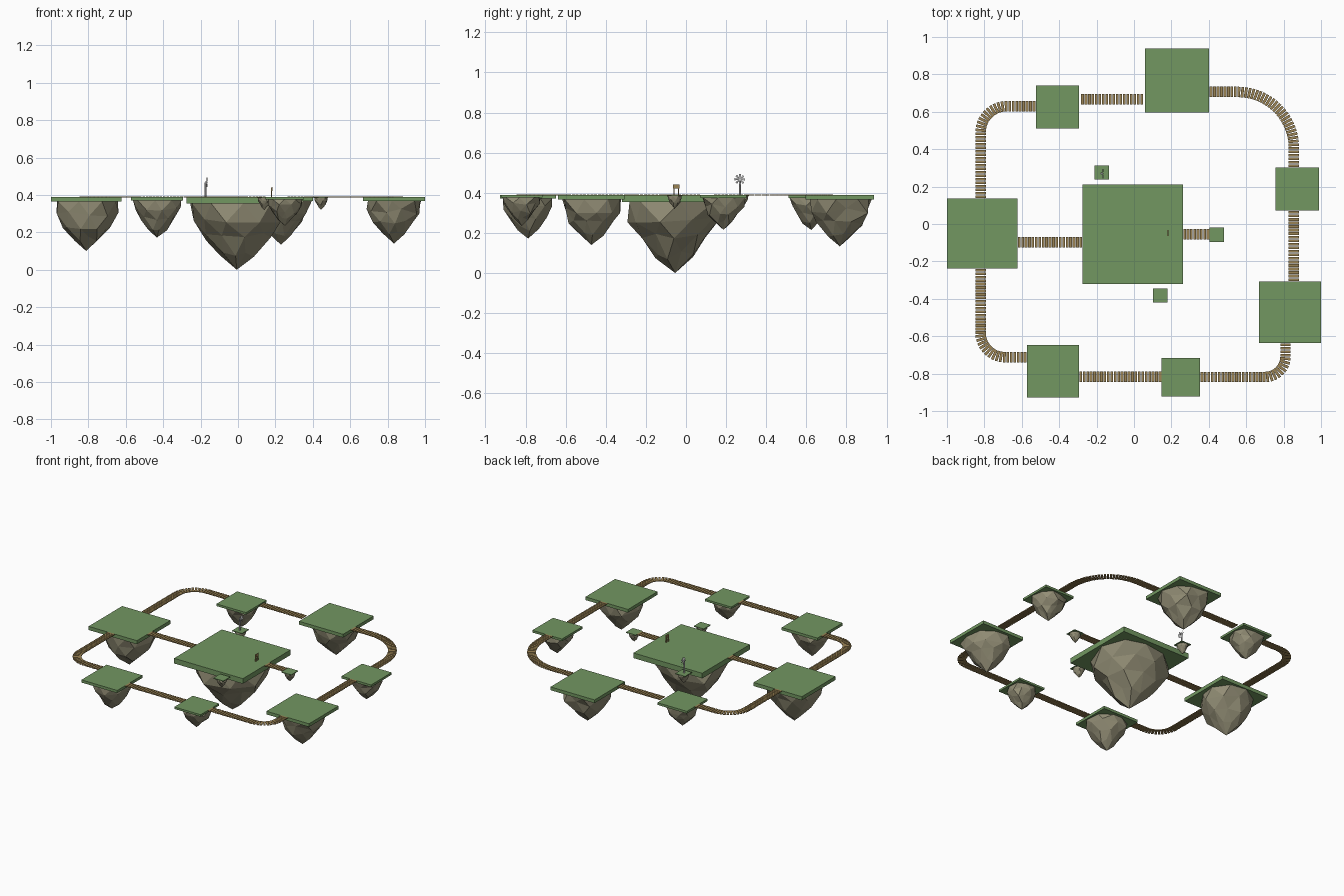
import bpy, bmesh, math, random
from mathutils import Matrix, Vector

if "Cube" in bpy.data.objects:
    bpy.data.objects.remove(bpy.data.objects["Cube"])

random.seed(4)
TOP = 0.39


def material(name, color):
    m = bpy.data.materials.new(name)
    m.diffuse_color = (*color, 1)
    m.use_nodes = True
    m.node_tree.nodes["Principled BSDF"].inputs["Base Color"].default_value = m.diffuse_color
    return m


GRASS = material("grass", (0.17, 0.31, 0.12))
ROCK = material("rock", (0.29, 0.27, 0.18))
WOOD = material("wood", (0.33, 0.23, 0.09))


def finish(name, bm, mat=None):
    bmesh.ops.recalc_face_normals(bm, faces=bm.faces[:])
    me = bpy.data.meshes.new(name)
    bm.to_mesh(me)
    bm.free()
    if mat:
        me.materials.append(mat)
    ob = bpy.data.objects.new(name, me)
    bpy.context.collection.objects.link(ob)
    return ob


def add_box(bm, center, size, angle=0.0, axis='Z'):
    mat = (Matrix.Translation(center) @ Matrix.Rotation(angle, 4, axis)
           @ Matrix.Diagonal((*size, 1)))
    bmesh.ops.create_cube(bm, size=1, matrix=mat)


# Floating island: square grass slab on a faceted, tapering rock
def island(name, x0, x1, y0, y1, tip):
    cx, cy, half = (x0 + x1) / 2, (y0 + y1) / 2, (x1 - x0) / 2
    thick = half * 0.135
    bm = bmesh.new()
    add_box(bm, (cx, cy, TOP - thick / 2), (x1 - x0, y1 - y0, thick))
    finish(name + "_grass", bm, GRASS)

    bm = bmesh.new()
    n, rings, base = 9, [], TOP - thick
    start = random.random() * 6
    for k, (t, r) in enumerate([(0, 0.92), (0.24, 0.86), (0.5, 0.66), (0.75, 0.37)]):
        ring = []
        for i in range(n):
            a = start + (i + 0.5 * (k % 2)) * math.tau / n + random.uniform(-0.1, 0.1)
            square = (abs(math.cos(a)) ** 4 + abs(math.sin(a)) ** 4) ** -0.25
            rad = half * r * (0.6 + 0.4 * square) * random.uniform(0.9, 1.06)
            dt = random.uniform(-0.06, 0.06) if k else 0
            ring.append(bm.verts.new((cx + rad * math.cos(a), cy + rad * math.sin(a),
                                      base + (tip - base) * (t + dt))))
        rings.append(ring)
    bm.faces.new(rings[0])
    for k in range(3):
        A, B = rings[k], rings[k + 1]
        for i in range(n):
            j = (i + 1) % n
            if k % 2 == 0:
                bm.faces.new((A[i], A[j], B[i]))
                bm.faces.new((A[j], B[j], B[i]))
            else:
                bm.faces.new((A[i], A[j], B[j]))
                bm.faces.new((A[i], B[j], B[i]))
    end = bm.verts.new((cx, cy, tip))
    for i in range(n):
        bm.faces.new((rings[3][i], rings[3][(i + 1) % n], end))
    finish(name + "_rock", bm, ROCK)


for spec in [
    ("main_island", -0.275, 0.262, -0.32, 0.212, 0.0),
    ("left_island", -1.0, -0.623, -0.238, 0.137, 0.10),
    ("back_left_island", -0.525, -0.295, 0.51, 0.74, 0.215),
    ("back_island", 0.058, 0.402, 0.597, 0.937, 0.133),
    ("right_back_island", 0.757, 0.988, 0.072, 0.302, 0.215),
    ("right_front_island", 0.668, 1.0, -0.637, -0.307, 0.14),
    ("front_island", 0.148, 0.354, -0.922, -0.716, 0.235),
    ("front_left_island", -0.573, -0.294, -0.927, -0.647, 0.172),
    ("pinwheel_islet", -0.212, -0.135, 0.237, 0.313, 0.32),
    ("front_islet", 0.102, 0.18, -0.42, -0.344, 0.32),
    ("right_islet", 0.405, 0.482, -0.095, -0.018, 0.32),
]:
    island(*spec)


# Plank bridges: straight legs, with an optional rounded corner of given radius
def bridge(name, pts, radius=0.0):
    pts = [Vector(p) for p in pts]
    path = [pts[0]]
    if len(pts) == 3:
        a = pts[1] + (pts[0] - pts[1]).normalized() * radius
        b = pts[1] + (pts[2] - pts[1]).normalized() * radius
        c = a + b - pts[1]
        for i in range(25):
            th = math.pi / 2 * i / 24
            path.append(c + (a - c) * math.cos(th) + (b - c) * math.sin(th))
    path.append(pts[-1])
    length = sum((q - p).length for p, q in zip(path, path[1:]))
    count = round(length / 0.0185)
    bm = bmesh.new()
    for k in range(count):
        d = (k + 0.5) * length / count
        for p, q in zip(path, path[1:]):
            seg = (q - p).length
            if d <= seg:
                break
            d -= seg
        u = (q - p).normalized()
        pos = p + u * d
        add_box(bm, (pos.x, pos.y, TOP), (0.0145, 0.056, 0.005), math.atan2(u.y, u.x))
    finish(name, bm, WOOD)


bridge("left_back_bridge", [(-0.82, 0.137), (-0.82, 0.63), (-0.525, 0.63)], 0.14)
bridge("back_bridge", [(-0.285, 0.668), (0.05, 0.668)])
bridge("back_right_bridge", [(0.402, 0.706), (0.855, 0.706), (0.855, 0.302)], 0.30)
bridge("right_bridge", [(0.853, 0.072), (0.853, -0.307)])
bridge("front_right_bridge", [(0.81, -0.637), (0.81, -0.818), (0.354, -0.818)], 0.11)
bridge("front_bridge", [(0.148, -0.816), (-0.294, -0.816)])
bridge("front_left_bridge", [(-0.573, -0.712), (-0.82, -0.712), (-0.82, -0.238)], 0.13)
bridge("middle_bridge", [(-0.623, -0.097), (-0.275, -0.097)])
bridge("islet_bridge", [(0.262, -0.054), (0.405, -0.054)])

# Signpost on the main island: two posts and a board facing the islet bridge
bm = bmesh.new()
for y in (-0.059, -0.037):
    add_box(bm, (0.18, y, TOP + 0.024), (0.005, 0.005, 0.048))
add_box(bm, (0.182, -0.048, TOP + 0.041), (0.004, 0.033, 0.02))
finish("signpost", bm, WOOD)

# Pinwheel: tapered pole, hub and blades facing along x
PX, PY, PZ = -0.174, 0.269, 0.467
bm = bmesh.new()
bmesh.ops.create_cone(bm, cap_ends=True, segments=8, radius1=0.006, radius2=0.004,
                      depth=PZ - TOP, matrix=Matrix.Translation((PX, PY, (PZ + TOP) / 2)))
finish("pinwheel_pole", bm)
bm = bmesh.new()
add_box(bm, (PX + 0.005, PY, PZ), (0.014, 0.01, 0.01))
for i in range(8):
    a = i * math.tau / 8
    turn = Matrix.Translation((PX + 0.008, PY, PZ)) @ Matrix.Rotation(a, 4, 'X')
    vs = [bm.verts.new(turn @ Vector(p)) for p in
          ((0, -0.002, 0.003), (0, 0.002, 0.003), (0.003, 0.006, 0.026), (-0.003, -0.005, 0.026))]
    bm.faces.new(vs)
finish("pinwheel_blades", bm)
